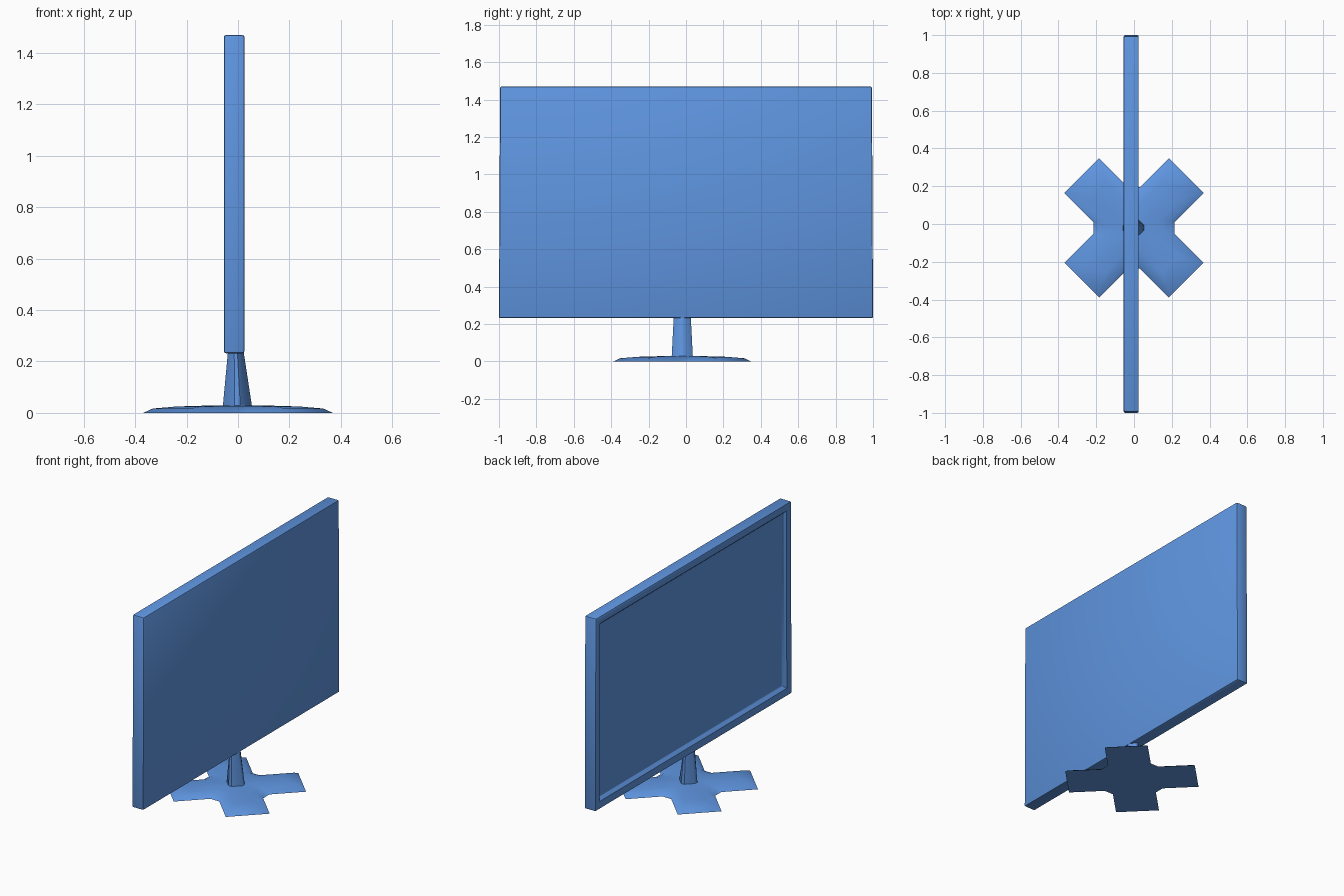
import bpy, bmesh, math
from mathutils import Vector

if "Cube" in bpy.data.objects:
    bpy.data.objects.remove(bpy.data.objects["Cube"])

CY = -0.02  # stand centre in y

blue = bpy.data.materials.new("blue_plastic")
blue.diffuse_color = (0.115, 0.305, 0.755, 1)
blue.use_nodes = True
blue.node_tree.nodes["Principled BSDF"].inputs["Base Color"].default_value = blue.diffuse_color


def finish(bm, name, angle):
    bmesh.ops.recalc_face_normals(bm, faces=bm.faces)
    me = bpy.data.meshes.new(name)
    bm.to_mesh(me)
    bm.free()
    me.materials.append(blue)
    ob = bpy.data.objects.new(name, me)
    bpy.context.collection.objects.link(ob)
    bpy.ops.object.select_all(action='DESELECT')
    ob.select_set(True)
    bpy.context.view_layer.objects.active = ob
    bpy.ops.object.shade_smooth_by_angle(angle=math.radians(angle))
    return ob


def loft(name, rings, angle):
    """Skin a stack of equal-length point rings and cap both ends."""
    bm = bmesh.new()
    loops = [[bm.verts.new(p) for p in r] for r in rings]
    n = len(loops[0])
    for a, b in zip(loops, loops[1:]):
        for i in range(n):
            j = (i + 1) % n
            bm.faces.new((a[i], a[j], b[j], b[i]))
    bm.faces.new(loops[0][::-1])
    bm.faces.new(loops[-1])
    return finish(bm, name, angle)


# Screen panel: slightly tapered box with softened edges
bm = bmesh.new()
bmesh.ops.create_cube(bm, size=1)
for v in bm.verts:
    top = v.co.z > 0
    v.co = Vector((0.025 if v.co.x > 0 else -0.055,
                   math.copysign(0.994 if top else 1.0, v.co.y),
                   1.47 if top else 0.232))
bmesh.ops.bevel(bm, geom=bm.edges[:], offset=0.008, segments=2,
                profile=0.5, affect='EDGES')
bm.normal_update()
# Bezel and rounded step down to the display on -x
face = max((f for f in bm.faces if f.normal.x < -0.9), key=lambda f: f.calc_area())
for width, depth in ((0.055, -0.004), (0.012, -0.008), (0.01, -0.01),
                     (0.006, -0.002), (0.02, 0)):
    bmesh.ops.inset_region(bm, faces=[face], thickness=width, depth=depth)
finish(bm, "screen_panel", 35)


# Base foot: four-armed cross with a crowned top
def cross(w, tip, ch, z):
    """Cross outline: arm half width, arm reach, chamfer in the notches."""
    pts = []
    for k in range(4):
        a = math.radians(45 + 90 * k)
        for u, v in ((w + ch, -w), (tip, -w), (tip, w), (w + ch, w)):
            pts.append((u * math.cos(a) - v * math.sin(a),
                        u * math.sin(a) + v * math.cos(a) + CY, z))
    return pts


loft("base_foot", [cross(0.130, 0.392, 0.045, 0.0),
                   cross(0.105, 0.364, 0.05, 0.017),
                   cross(0.065, 0.27, 0.05, 0.025),
                   cross(0.02, 0.12, 0.04, 0.029)], 50)


# Neck: tapered diamond column with clipped corners
def diamond(cx, rx, ry, f, z):
    pts = []
    for k in range(4):
        c, s = round(math.cos(k * math.pi / 2)), round(math.sin(k * math.pi / 2))
        for t in (-f, f):
            pts.append((cx + rx * (c - s * t), CY + ry * (s + c * t), z))
    return pts


loft("stand_neck", [diamond(-0.002, 0.058, 0.057, 0.2, 0.015),
                    diamond(-0.009, 0.029, 0.045, 0.2, 0.25)], 48)
